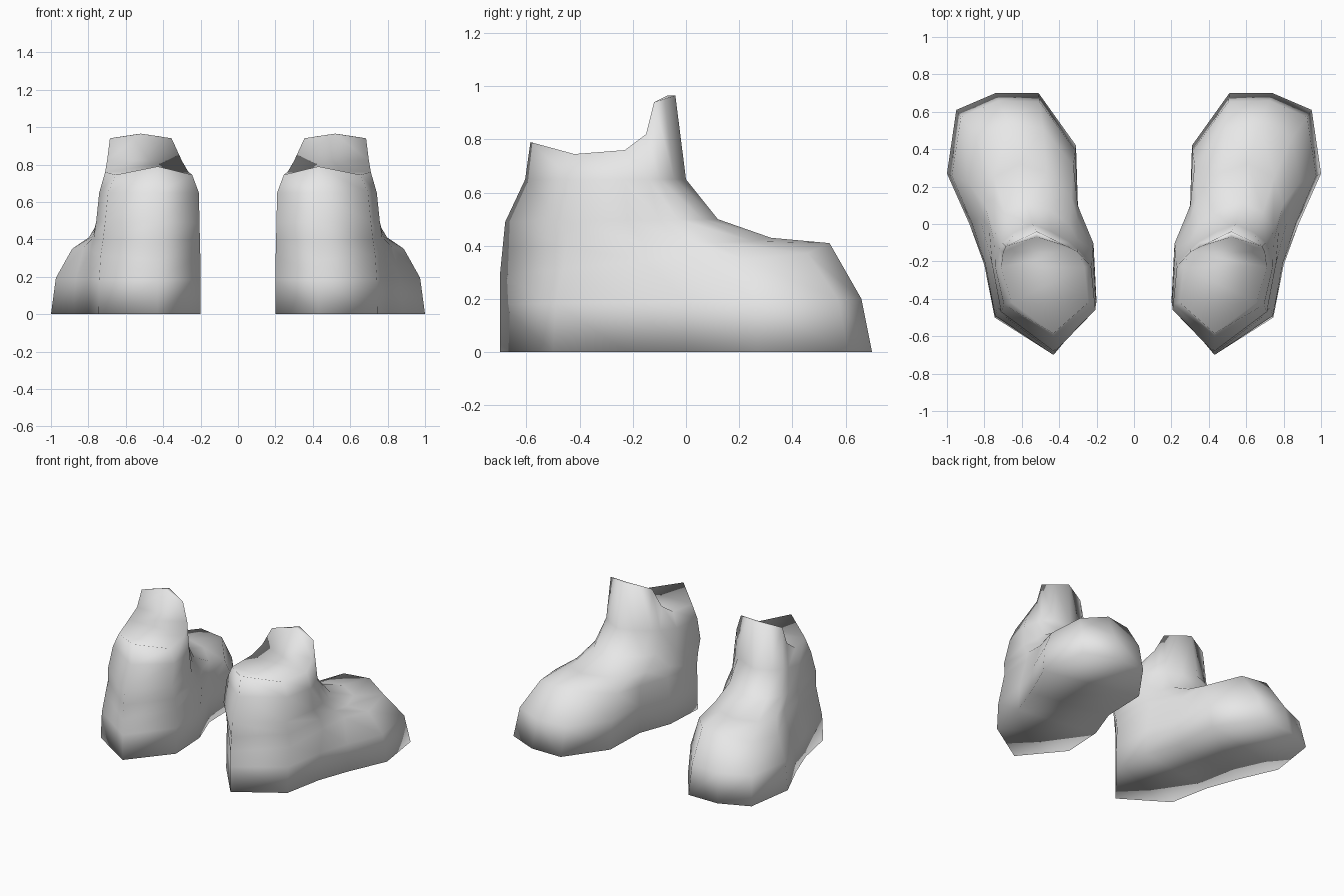
import bpy, bmesh

if "Cube" in bpy.data.objects:
    bpy.data.objects.remove(bpy.data.objects["Cube"])

grey = bpy.data.materials.new("light_grey")
grey.diffuse_color = (0.8, 0.8, 0.8, 1)
grey.use_nodes = True
grey.node_tree.nodes["Principled BSDF"].inputs["Base Color"].default_value = grey.diffuse_color

# Sole outline, from the heel tip along the outer side, round the toe and back
SOLE = [(.43, -.70), (.745, -.50), (.80, -.22), (.88, 0), (1.0, .27), (.95, .61),
        (.74, .70), (.51, .70), (.31, .42), (.30, .10), (.215, -.13), (.20, -.42)]
# Ankle rim with the raised tongue, in the same order
RIM = [(.43, -.585, .79), (.655, -.42, .745), (.71, -.23, .76), (.70, -.15, .82),
       (.685, -.12, .94), (.603, -.08, .953), (.52, -.04, .965), (.437, -.08, .953),
       (.355, -.12, .94), (.30, -.15, .82), (.265, -.23, .76), (.245, -.42, .745)]
# Rings below the rim: front y, front z, heel y, heel z, blend to sole, side drop
LEVELS = [(0, .65, -.605, .65, .10, 0),
          (.12, .50, -.68, .49, .25, 0),
          (.32, .43, -.69, .39, .42, .01),
          (.54, .41, -.70, .29, .69, .03),
          (.66, .20, -.70, .18, .93, 0),
          (.70, 0, -.70, 0, 1, 0)]
# Exponent on the blend: heel columns reach the sole outline sooner
EARLY = {0: .45, 1: .35, 2: .45, 4: 1.2, 10: .15, 11: .1}
SIDES = (4, 5, 8, 9)          # columns beside the toe cap


def lerp(a, b, t):
    return a + (b - a) * t


def ring(fy, fz, hy, hz, s, drop):
    pts = []
    for i, ((bx, by), (rx, ry, _)) in enumerate(zip(SOLE, RIM)):
        along = lerp((ry + .585) / .545, (by + .70) / 1.40, s)
        z = lerp(hz, fz, along) - (drop if i in SIDES else 0)
        pts.append((lerp(rx, bx, s ** EARLY.get(i, 1)), lerp(hy, fy, along), z))
    return pts


def boot(name, side):
    bm = bmesh.new()
    rings = [[bm.verts.new((side * x, y, z)) for x, y, z in pts]
             for pts in [RIM] + [ring(*lv) for lv in LEVELS]]
    n = len(RIM)
    # Upper
    for a, b in zip(rings, rings[1:]):
        for i in range(n):
            j = (i + 1) % n
            bm.faces.new((a[i], b[i], b[j], a[j]))
    # Flat sole, in strips across the foot
    s = rings[-1]
    bm.faces.new((s[0], s[1], s[11]))
    for i in range(1, 5):
        bm.faces.new((s[i], s[i + 1], s[11 - i], s[12 - i]))
    bm.faces.new((s[5], s[6], s[7]))
    # Closed ankle top
    r = rings[0]
    bm.faces.new((r[0], r[1], r[11]))
    for i in (1, 2):
        bm.faces.new((r[i], r[i + 1], r[11 - i], r[12 - i]))
    # Inner wall and thin top edge of the tongue
    tip = bm.verts.new((side * .52, -.07, .965))
    for face in ((r[3], r[4], tip), (r[3], tip, r[9]), (tip, r[8], r[9]),
                 (r[4], r[5], r[6], tip), (tip, r[6], r[7], r[8])):
        bm.faces.new(face)
    bmesh.ops.recalc_face_normals(bm, faces=bm.faces)
    for f in bm.faces:
        f.smooth = True
    me = bpy.data.meshes.new(name)
    bm.to_mesh(me)
    bm.free()
    me.materials.append(grey)
    bpy.context.collection.objects.link(bpy.data.objects.new(name, me))


boot("right_boot", 1)
boot("left_boot", -1)
